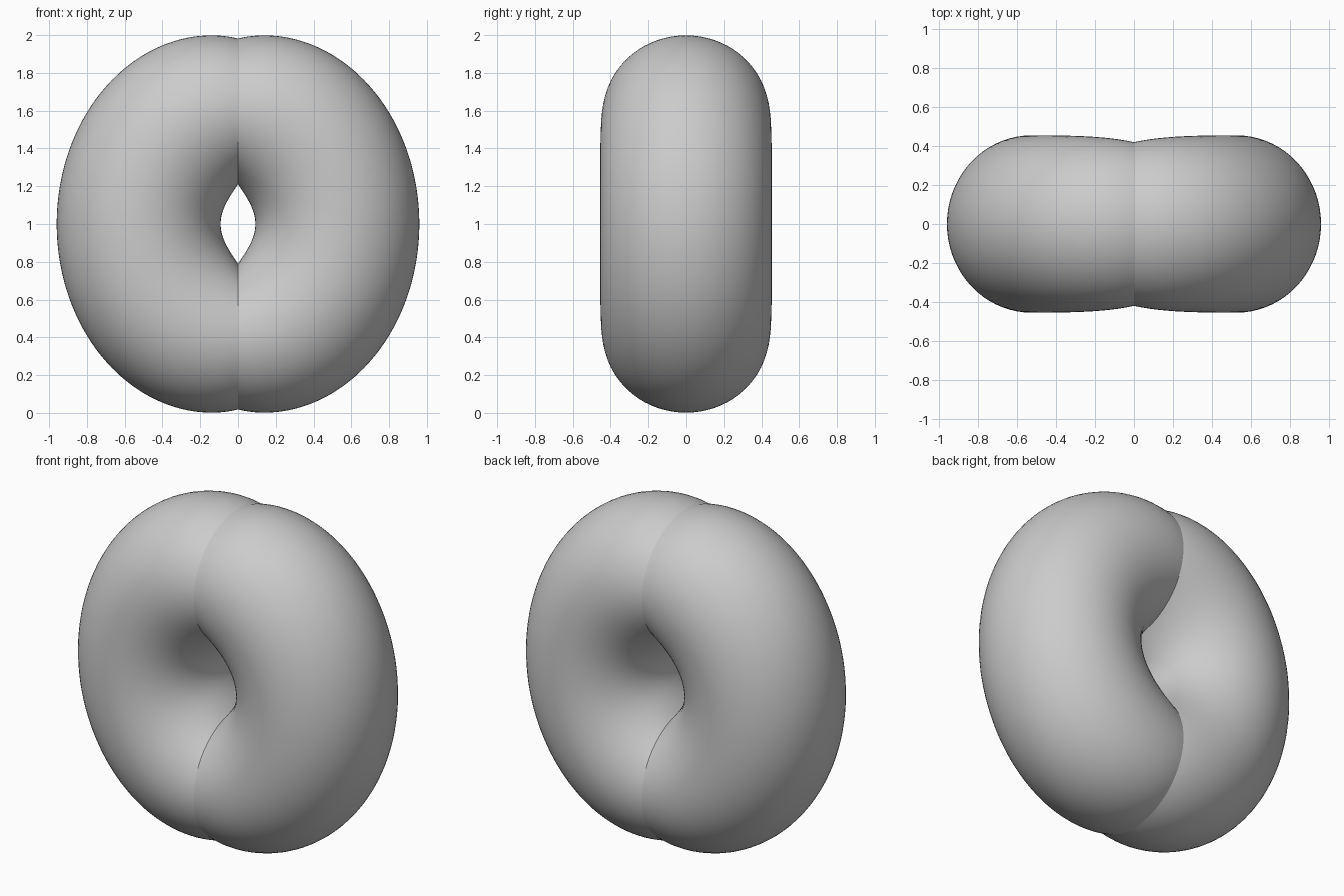
import bpy, bmesh
from math import sin, cos, pi, acos

if "Cube" in bpy.data.objects:
    bpy.data.objects.remove(bpy.data.objects["Cube"])

RINGS, SIDES = 96, 72
PHI_END = acos(-0.13 / 0.83)      # where the outer ellipse meets the seam


def section(s):
    """Inner point, outer point and y radius of the tube, s = -1..1 along the C."""
    phi = s * PHI_END
    inner = (0.092 * cos(pi * s / 2), 1 + 0.21 * s)
    outer = (0.13 + 0.83 * cos(phi), 1 + sin(phi) - 0.006 * s ** 15)
    return inner, outer, 0.455 - 0.035 * abs(s) ** 5


# Right half: a C-shaped tube lofted from oval sections, open at the seam
bm = bmesh.new()
rings = []
for i in range(RINGS + 1):
    (ix, iz), (ox, oz), b = section(2 * i / RINGS - 1)
    ring = []
    for j in range(SIDES):
        a = 2 * pi * j / SIDES
        k = (1 + cos(a)) / 2
        ring.append(bm.verts.new((ix + (ox - ix) * k, b * sin(a), iz + (oz - iz) * k)))
    rings.append(ring)
for r0, r1 in zip(rings, rings[1:]):
    for j in range(SIDES):
        n = (j + 1) % SIDES
        bm.faces.new((r0[j], r0[n], r1[n], r1[j]))
for v in rings[0] + rings[-1]:
    v.co.x = 0
bmesh.ops.recalc_face_normals(bm, faces=bm.faces)

mesh = bpy.data.meshes.new("ring_half")
bm.to_mesh(mesh)
bm.free()
for p in mesh.polygons:
    p.use_smooth = True

# Left half mirrored as its own object so the seam stays a crisp crease
for name, sx in (("ring_right", 1), ("ring_left", -1)):
    me = mesh.copy()
    if sx < 0:
        for v in me.vertices:
            v.co.x *= -1
        me.flip_normals()
    ob = bpy.data.objects.new(name, me)
    bpy.context.collection.objects.link(ob)
bpy.data.meshes.remove(mesh)
